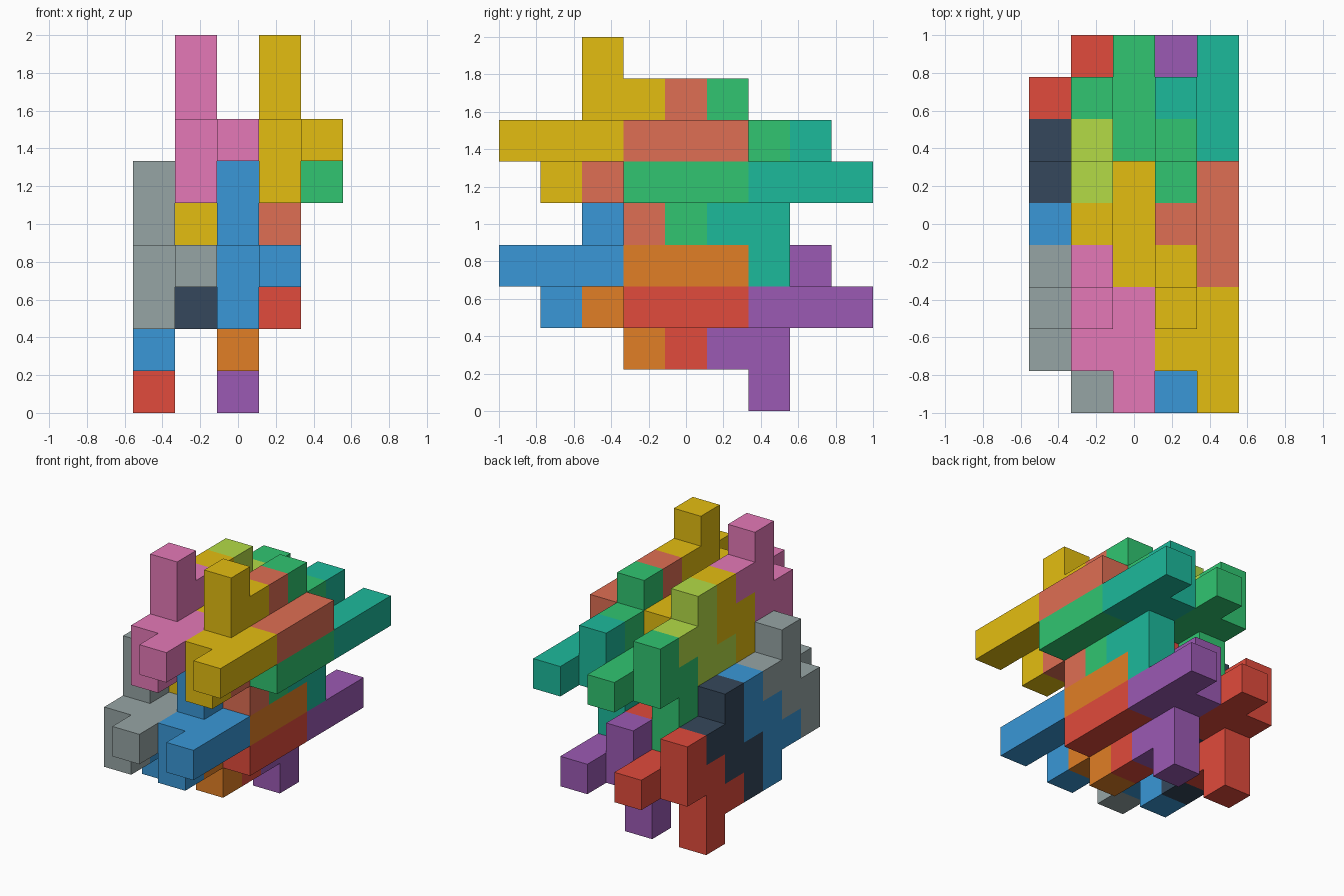
import bpy, bmesh
from mathutils import Vector

if "Cube" in bpy.data.objects:
    bpy.data.objects.remove(bpy.data.objects["Cube"])

U = 2 / 9  # one cube of the 5 x 9 x 9 grid

# One puzzle piece as cubes (dx, dy, dz) around its centre:
# a branching plate plus a three-cube bar on its right side
PIECE = [(0, 0, 0), (0, 0, -1), (0, 1, 0), (0, 1, 1), (0, 1, 2), (0, 2, 1),
         (1, -1, 0), (1, 0, 0), (1, 1, 0)]

# Four pieces interlock into one layer: (y, z, turn) with turn = -1 for a half turn about x
LAYER = [("front", 1, 6, 1), ("front_middle", 4, 6, -1),
         ("back_middle", 4, 5, 1), ("back", 7, 5, -1)]

COLOURS = {
    "red": "E04C3E", "blue": "3C96D6", "green": "34C470", "yellow": "E3BC18",
    "purple": "9A5AB2", "orange": "E07E2A", "teal": "22B89A", "pink": "E478B6",
    "grey": "95A3A3", "navy": "38495C", "lime": "B2DA48", "coral": "DE6E54",
}

# Layers: name, x column, z offset, colours front to back
STACK = [
    ("upper_right", 3, 0, ("yellow", "coral", "green", "teal")),
    ("lower_right", 2, -3, ("blue", "orange", "red", "purple")),
    ("upper_left", 1, 0, ("pink", "yellow", "lime", "green")),
    ("lower_left", 0, -3, ("grey", "blue", "navy", "red")),
]


def material(name):
    mat = bpy.data.materials.get(name)
    if not mat:
        mat = bpy.data.materials.new(name)
        rgb = [int(COLOURS[name][i:i + 2], 16) / 255 for i in (0, 2, 4)]
        mat.diffuse_color = (*[c ** 2.2 for c in rgb], 1)
        mat.use_nodes = True
        mat.node_tree.nodes["Principled BSDF"].inputs["Base Color"].default_value = mat.diffuse_color
    return mat


def make_piece(name, x, y, z, turn, colour):
    cells = {(x + a, y + turn * b, z + turn * c) for a, b, c in PIECE}
    bm = bmesh.new()
    for cell in cells:
        for axis in range(3):
            for side in (-1, 1):
                step = [0, 0, 0]
                step[axis] = side
                if tuple(p + s for p, s in zip(cell, step)) in cells:
                    continue  # no faces inside the piece
                n = Vector(step)
                u = Vector([float(i == (axis + 1) % 3) for i in range(3)])
                v = n.cross(u)
                mid = Vector(cell) + n / 2
                bm.faces.new([bm.verts.new((mid + (i * u + j * v) / 2 - Vector((2, 4, -0.5))) * U)
                              for i, j in ((-1, -1), (1, -1), (1, 1), (-1, 1))])
    bmesh.ops.remove_doubles(bm, verts=bm.verts, dist=U / 100)
    bmesh.ops.dissolve_limit(bm, angle_limit=0.01, verts=bm.verts, edges=bm.edges)
    mesh = bpy.data.meshes.new(name)
    bm.to_mesh(mesh)
    bm.free()
    mesh.materials.append(material(colour))
    bpy.context.collection.objects.link(bpy.data.objects.new(name, mesh))


# Four staggered layers of four interlocking pieces
for layer, x, dz, colours in STACK:
    for (place, y, z, turn), colour in zip(LAYER, colours):
        make_piece(f"{layer}_{place}_piece", x, y, z + dz, turn, colour)
